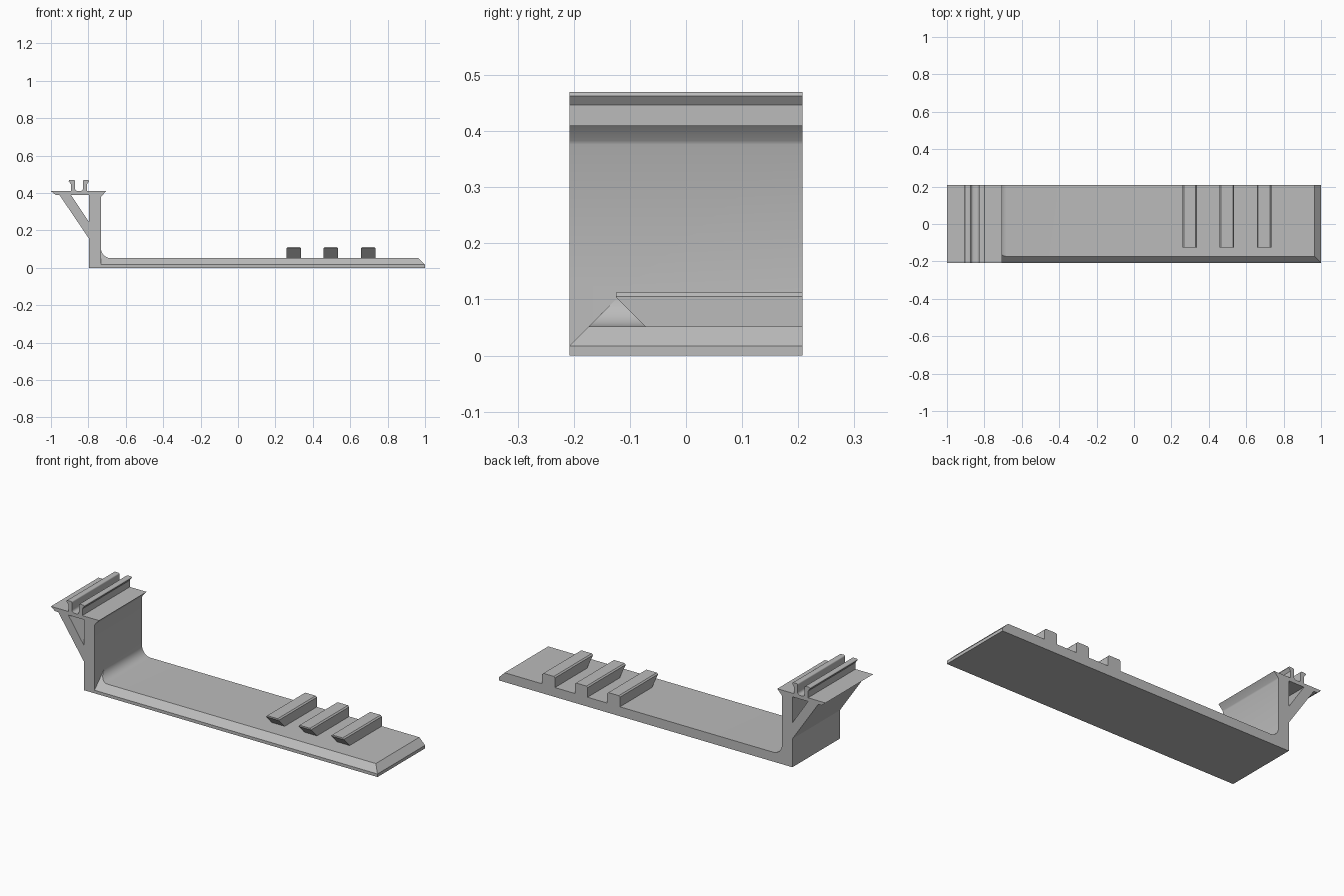
import bpy, bmesh
from math import sin, cos, radians

old = bpy.data.objects.get("Cube")
if old:
    bpy.data.objects.remove(old, do_unlink=True)

HALF = 0.208       # half depth
FLOOR = 0.052      # floor thickness
EDGE = 0.017       # height of the vertical rim below the chamfer
WALL_L, WALL_R = -0.797, -0.733
DECK = 0.41

grey = bpy.data.materials.new("plain grey")
grey.use_nodes = True
grey.diffuse_color = (0.5, 0.5, 0.5, 1)
grey.node_tree.nodes["Principled BSDF"].inputs["Base Color"].default_value = (0.5, 0.5, 0.5, 1)


def arc(cx, cz, r, start, end, steps=8):
    angles = [radians(start + (end - start) * i / steps) for i in range(steps + 1)]
    return [(cx + r * cos(a), cz + r * sin(a)) for a in angles]


def add_prism(bm, profile, low, high, axis="y"):
    """Extrude a closed 2D profile along y (points are x, z) or x (points are y, z)."""
    place = (lambda p, t: (p[0], t, p[1])) if axis == "y" else (lambda p, t: (t, p[0], p[1]))
    face = bm.faces.new([bm.verts.new(place(p, low)) for p in profile])
    move = bmesh.ops.extrude_face_region(bm, geom=[face])
    offset = (0, high - low, 0) if axis == "y" else (high - low, 0, 0)
    bmesh.ops.translate(bm, vec=offset,
                        verts=[g for g in move["geom"] if isinstance(g, bmesh.types.BMVert)])
    bmesh.ops.recalc_face_normals(bm, faces=bm.faces)


def make_object(name, bm):
    mesh = bpy.data.meshes.new(name)
    bm.to_mesh(mesh)
    bm.free()
    obj = bpy.data.objects.new(name, mesh)
    bpy.context.collection.objects.link(obj)
    mesh.materials.append(grey)
    return obj


def smooth(obj):
    bpy.ops.object.select_all(action="DESELECT")
    obj.select_set(True)
    bpy.context.view_layer.objects.active = obj
    bpy.ops.object.shade_smooth_by_angle(angle=radians(30))


# Bracket outline: floor, wall, top deck with two clip rails, and strut
lip = 0.033
outline = [(WALL_L, 0), (1, 0), (1, EDGE), (1 - FLOOR + EDGE, FLOOR)]
outline += arc(WALL_R + lip + 0.02, FLOOR + 0.053, 0.053, 270, 180)
outline += [(WALL_R, 0.376), (WALL_R + 0.003, 0.383), (-0.705, DECK)]
outline += [(-0.808, DECK), (-0.808, 0.447)]
outline += arc(-0.803, 0.463, 0.007, 0, 90, 4)
outline += arc(-0.822, 0.463, 0.007, 90, 180, 4)
outline += arc(-0.844, DECK + 0.015, 0.015, 0, -90, 5)
outline += arc(-0.857, DECK + 0.015, 0.015, 270, 180, 5)
outline += arc(-0.879, 0.463, 0.007, 0, 90, 4)
outline += arc(-0.898, 0.463, 0.007, 90, 180, 4)
outline += [(-0.893, 0.447), (-0.893, DECK), (-1, DECK), (-0.975, 0.39),
            (-0.955, 0.39), (WALL_L, 0.157)]
bm = bmesh.new()
add_prism(bm, outline, -HALF, HALF)
bracket = make_object("bracket", bm)

# Cutters: triangular window behind the strut, and the long front chamfer
bm = bmesh.new()
add_prism(bm, [(-0.893, 0.39), (WALL_L, 0.39), (WALL_L, 0.246)], -0.4, 0.4)
add_prism(bm, [(-HALF - 0.017, 0), (-HALF + 0.123, EDGE + 0.123), (-HALF - 0.017, EDGE + 0.123)],
          WALL_R, 1.1, axis="x")
cutter = make_object("cutter", bm)
cutter.hide_render = True

cut = bracket.modifiers.new("cut", "BOOLEAN")
cut.operation = "DIFFERENCE"
cut.solver = "EXACT"
cut.object = cutter
bpy.context.view_layer.objects.active = bracket
bpy.ops.object.modifier_apply(modifier="cut")
bpy.data.objects.remove(cutter, do_unlink=True)
smooth(bracket)

# Three raised ribs with softened tops and undercut front ends
for name, x in (("inner_rib", 0.298), ("middle_rib", 0.496), ("outer_rib", 0.696)):
    w, top, c = 0.039, 0.112, 0.007
    bm = bmesh.new()
    add_prism(bm, [(x - w, FLOOR), (x + w, FLOOR), (x + w, top - c), (x + w - c, top),
                   (x - w + c, top), (x - w, top - c)], -0.125, HALF)
    bmesh.ops.bisect_plane(bm, geom=bm.verts[:] + bm.edges[:] + bm.faces[:],
                           plane_co=(0, -0.125, 0.104), plane_no=(0, -1, -1), clear_outer=True)
    bmesh.ops.holes_fill(bm, edges=[e for e in bm.edges if e.is_boundary])
    bmesh.ops.recalc_face_normals(bm, faces=bm.faces)
    # the underside rests on the floor and is not needed
    hidden = [f for f in bm.faces if f.normal.z < -0.99]
    bmesh.ops.delete(bm, geom=hidden, context="FACES_ONLY")
    make_object(name, bm)
